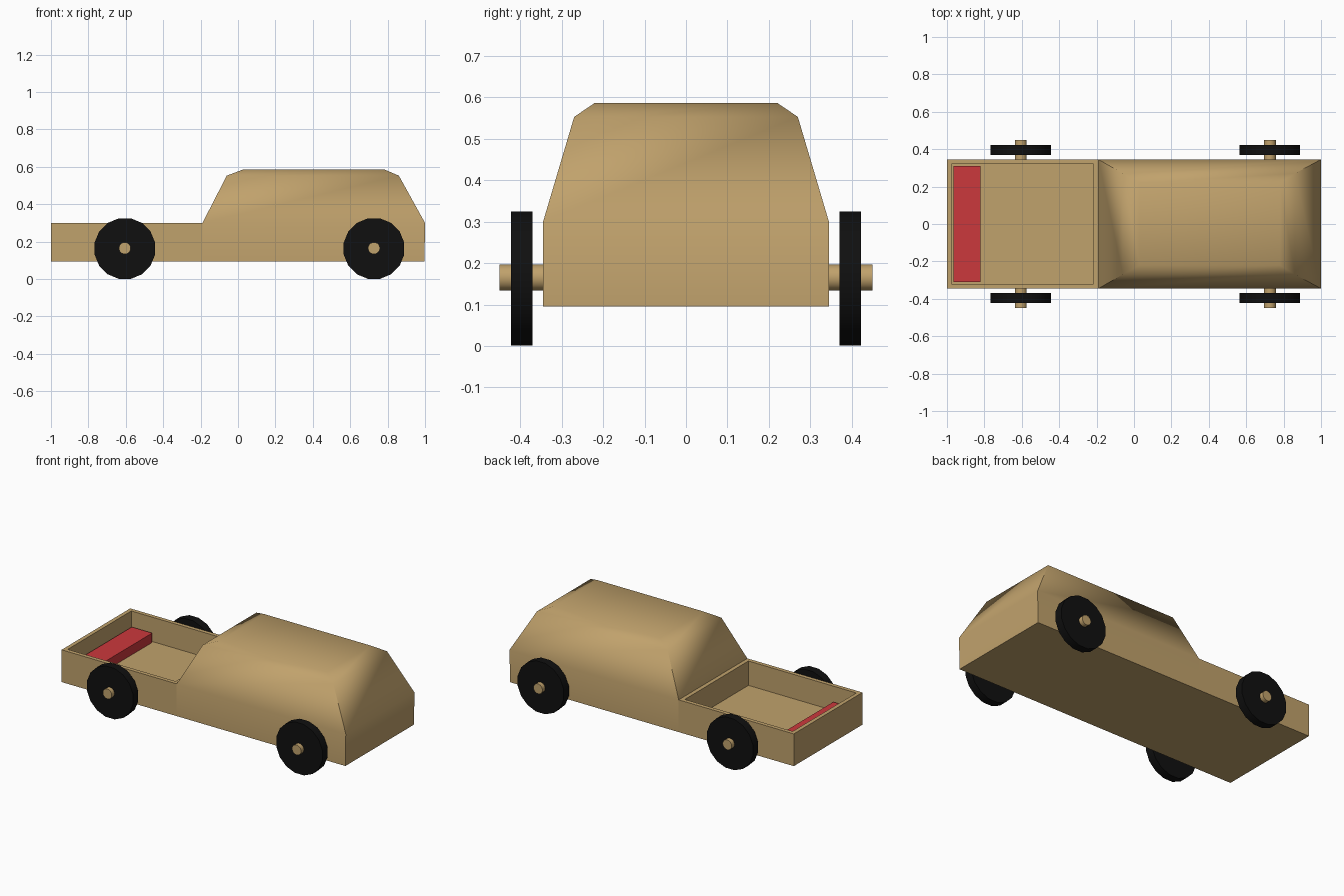
import bpy, bmesh, math
from mathutils import Matrix

if "Cube" in bpy.data.objects:
    bpy.data.objects.remove(bpy.data.objects["Cube"])


def material(name, rgb):
    m = bpy.data.materials.new(name)
    m.diffuse_color = (*rgb, 1)
    m.use_nodes = True
    m.node_tree.nodes["Principled BSDF"].inputs["Base Color"].default_value = m.diffuse_color
    return m


TAN = material("tan_paint", (0.53, 0.36, 0.15))
BLACK = material("black_rubber", (0.005, 0.005, 0.005))
RED = material("red_paint", (0.6, 0.04, 0.045))


def finish(name, bm, mat, smooth=None):
    bmesh.ops.recalc_face_normals(bm, faces=bm.faces[:])
    me = bpy.data.meshes.new(name)
    bm.to_mesh(me)
    bm.free()
    me.materials.append(mat)
    ob = bpy.data.objects.new(name, me)
    bpy.context.collection.objects.link(ob)
    if smooth:
        bpy.ops.object.select_all(action='DESELECT')
        ob.select_set(True)
        bpy.context.view_layer.objects.active = ob
        bpy.ops.object.shade_smooth_by_angle(angle=math.radians(smooth))
    return ob


def loft(rings):
    """Stack of rectangles (x0, x1, half_y, z), capped at both ends."""
    bm = bmesh.new()
    loops = [[bm.verts.new((x, y, z)) for x, y in
              ((x0, -h), (x1, -h), (x1, h), (x0, h))] for x0, x1, h, z in rings]
    for a, b in zip(loops, loops[1:]):
        for i in range(4):
            j = (i + 1) % 4
            bm.faces.new((a[i], a[j], b[j], b[i]))
    bm.faces.new(loops[0][::-1])
    top = bm.faces.new(loops[-1])
    return bm, top


def cylinder(name, x, y0, y1, z, r, sides, mat):
    bm = bmesh.new()
    m = (Matrix.Translation((x, (y0 + y1) / 2, z)) @ Matrix.Rotation(math.pi / 2, 4, 'X')
         @ Matrix.Rotation(math.pi / sides, 4, 'Z'))
    bmesh.ops.create_cone(bm, cap_ends=True, segments=sides, radius1=r, radius2=r,
                          depth=abs(y1 - y0), matrix=m)
    return finish(name, bm, mat, 30)


# Cab: boxy lower body, tapering sides and chamfered roof
cab, _ = loft([(-0.19, 0.997, 0.345, 0.095), (-0.19, 1.0, 0.345, 0.30),
               (-0.06, 0.86, 0.27, 0.553), (0.03, 0.78, 0.22, 0.587)])
finish("cab", cab, TAN, 46)

# Open cargo bed: box with the top inset and pushed down
bed, top = loft([(-1.0, -0.19, 0.345, 0.095), (-1.0, -0.19, 0.345, 0.30)])
bed.normal_update()
bmesh.ops.inset_region(bed, faces=[top], thickness=0.036)
ext = bmesh.ops.extrude_discrete_faces(bed, faces=[top])
for v in ext["faces"][0].verts:
    v.co.z = 0.145
finish("cargo_bed", bed, TAN)

# Red bench at the tail of the bed
bench, _ = loft([(-0.964, -0.82, 0.309, 0.14), (-0.964, -0.82, 0.309, 0.205)])
finish("bench", bench, RED)

# Wheels on short axle stubs
for end, x in (("rear", -0.605), ("front", 0.727)):
    for side, s in (("right", -1), ("left", 1)):
        cylinder(f"{end}_{side}_wheel", x, s * 0.37, s * 0.422, 0.163, 0.165, 16, BLACK)
        cylinder(f"{end}_{side}_axle", x, s * 0.335, s * 0.45, 0.165, 0.032, 16, TAN)
